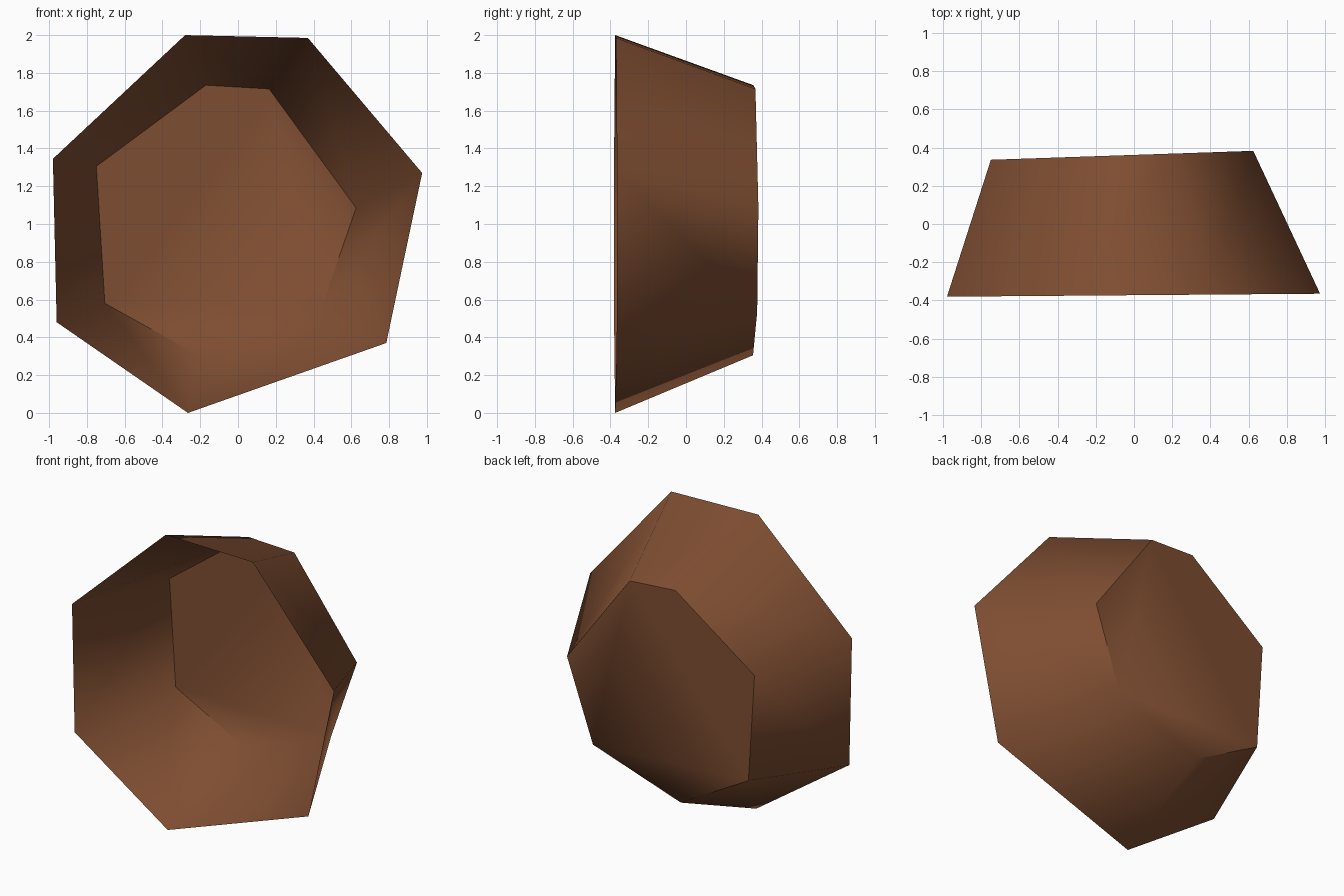
import bpy
import bmesh

if "Cube" in bpy.data.objects:
    bpy.data.objects.remove(bpy.data.objects["Cube"])

# Seven-sided open bowl: rim outline at the front, smaller floor at the back.
# (x, z) corners, clockwise as seen from the front
RIM = [(-0.28, 2.0), (0.37, 1.985), (0.975, 1.27), (0.785, 0.37),
       (-0.265, 0.0), (-0.96, 0.48), (-0.98, 1.345)]
FLOOR = [(-0.17, 1.735), (0.165, 1.715), (0.625, 1.085), (0.435, 0.535),
         (-0.21, 0.305), (-0.705, 0.58), (-0.75, 1.305)]
SOFT_SIDE = 3  # the lower right wall blends into the floor without a crease

clay = bpy.data.materials.new("brown_clay")
clay.diffuse_color = (0.21, 0.075, 0.031, 1.0)
clay.use_nodes = True
clay.node_tree.nodes["Principled BSDF"].inputs["Base Color"].default_value = clay.diffuse_color

bm = bmesh.new()


def ring(points, y, tilt):
    """Corners on a plane that leans slightly back towards +x."""
    return [bm.verts.new((x, y + tilt * x, z)) for x, z in points]


rim = ring(RIM, -0.373, 0.008)
floor = ring(FLOOR, 0.362, 0.034)
n = len(rim)

# Floor and tapering walls, with the front left open
bm.faces.new(floor)
for i in range(n):
    j = (i + 1) % n
    bm.faces.new((floor[j], floor[i], rim[i], rim[j]))

# Smooth walls, creased floor outline
for face in bm.faces:
    face.smooth = True
for i in range(n):
    if i != SOFT_SIDE:
        bm.edges.get((floor[i], floor[(i + 1) % n])).smooth = False

mesh = bpy.data.meshes.new("bowl")
bm.to_mesh(mesh)
bm.free()
mesh.materials.append(clay)
bowl = bpy.data.objects.new("bowl", mesh)
bpy.context.collection.objects.link(bowl)
